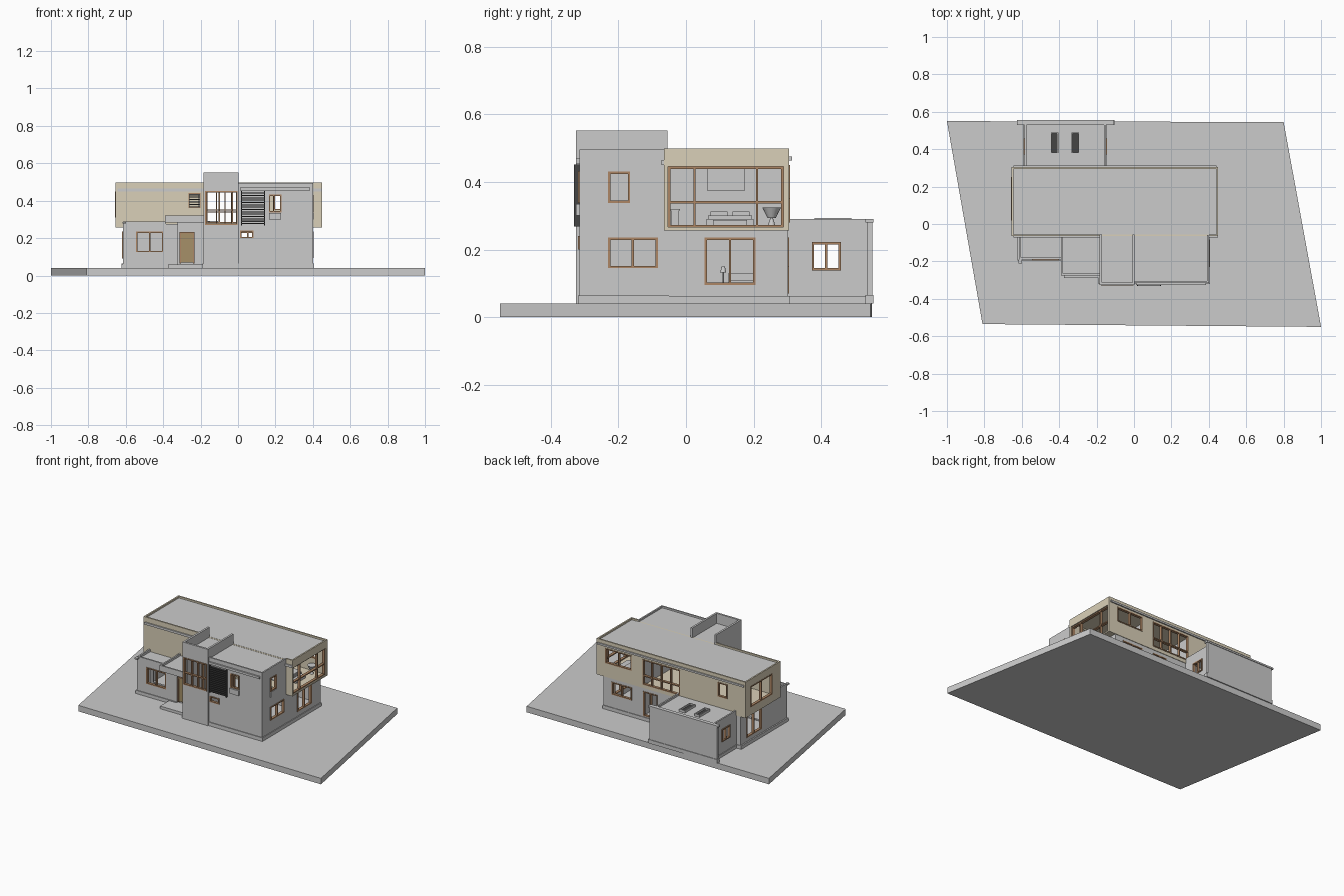
import bpy, bmesh, math
from mathutils import Matrix, Vector


def mat(name, rgb):
    m = bpy.data.materials.new(name)
    m.diffuse_color = (*rgb, 1)
    return m


BEIGE = mat("beige_plaster", (0.70, 0.63, 0.48))
WOOD = mat("window_wood", (0.42, 0.24, 0.13))
DOOR = mat("door_wood", (0.38, 0.28, 0.14))
DARK = mat("dark_metal", (0.06, 0.06, 0.06))


def boxes(name, blocks, m=None):
    """One object made of boxes given as x0, x1, y0, y1, z0, z1."""
    bm = bmesh.new()
    for x0, x1, y0, y1, z0, z1 in blocks:
        t = Matrix.Translation(((x0 + x1) / 2, (y0 + y1) / 2, (z0 + z1) / 2))
        s = Matrix.Diagonal((x1 - x0, y1 - y0, z1 - z0, 1))
        bmesh.ops.create_cube(bm, size=1, matrix=t @ s)
    me = bpy.data.meshes.new(name)
    bm.to_mesh(me)
    bm.free()
    ob = bpy.data.objects.new(name, me)
    bpy.context.collection.objects.link(ob)
    if m:
        me.materials.append(m)
    return ob


def shell(name, outer, cuts, m=None):
    """A solid box with rooms and openings cut out of it."""
    ob = boxes(name, [outer], m)
    cutters = []
    for c in cuts:
        k = boxes("cutter", [c])
        k.hide_render = True
        mod = ob.modifiers.new("cut", 'BOOLEAN')
        mod.operation, mod.solver, mod.object = 'DIFFERENCE', 'EXACT', k
        cutters.append(k)
    dg = bpy.context.evaluated_depsgraph_get()
    me = bpy.data.meshes.new_from_object(ob.evaluated_get(dg))
    ob.modifiers.clear()
    ob.data = me
    for k in cutters:
        bpy.data.objects.remove(k)
    return ob


def window(name, axis, pos, a0, a1, z0, z1, uprights=(), rails=()):
    """Wooden frame in the wall plane axis = pos; returns the hole to cut."""
    w, d = 0.007, 0.009
    bars = [(a0, a0 + w, z0, z1), (a1 - w, a1, z0, z1),
            (a0, a1, z0, z0 + w), (a0, a1, z1 - w, z1)]
    bars += [(a - w / 2, a + w / 2, z0, z1) for a in uprights]
    bars += [(a0, a1, z - w / 2, z + w / 2) for z in rails]
    if axis == 'x':
        boxes(name, [(pos - d, pos + d, a, b, c, e) for a, b, c, e in bars], WOOD)
        return (pos - .03, pos + .03, a0, a1, z0, z1)
    boxes(name, [(a, b, pos - d, pos + d, c, e) for a, b, c, e in bars], WOOD)
    return (a0, a1, pos - .03, pos + .03, z0, z1)


def rim(name, x0, x1, y0, y1, z0, z1, sides="lrfb", t=.01, m=None):
    """Roof parapet on the chosen sides: left, right, front, back."""
    opts = {'l': (x0, x0 + t, y0, y1, z0, z1), 'r': (x1 - t, x1, y0, y1, z0, z1),
            'f': (x0, x1, y0, y0 + t, z0, z1), 'b': (x0, x1, y1 - t, y1, z0, z1)}
    return boxes(name, [opts[s] for s in sides], m)


# Plot: skewed slab
bm = bmesh.new()
plan = [(-1, .55), (-.81, -.535), (1, -.55), (.8, .545)]
f = bm.faces.new([bm.verts.new((x, y, 0)) for x, y in plan])
top = bmesh.ops.extrude_face_region(bm, geom=[f])
bmesh.ops.translate(bm, vec=(0, 0, .04), verts=[v for v in top["geom"] if isinstance(v, bmesh.types.BMVert)])
bmesh.ops.recalc_face_normals(bm, faces=bm.faces)
me = bpy.data.meshes.new("plot_slab")
bm.to_mesh(me)
bm.free()
bpy.context.collection.objects.link(bpy.data.objects.new("plot_slab", me))

# Plinth under all wings
boxes("plinth", [(-.624, .405, -.06, .306, .04, .063), (-.624, -.32, -.195, -.06, .04, .062),
                 (-.19, .405, -.32, -.05, .04, .064), (-.59, -.145, .3, .535, .04, .061),
                 (-.62, -.105, .53, .555, .04, .065)])

# Ground floor
shell("ground_floor", (-.615, .4, -.06, .302, .04, .262), [
    (-.602, .386, -.046, .288, .065, .248),
    window("garden_door", 'x', .395, .055, .205, .095, .235, [.13]),
    window("left_door", 'x', -.61, .08, .24, .09, .235, [.16]),
    window("back_window", 'y', .296, .19, .34, .15, .235, [.265]),
    window("back_door", 'y', .296, .0, .105, .07, .235, [.052]),
    (-.59, -.34, -.08, -.04, .07, .24), (.02, .37, -.08, -.04, .07, .24)])

# Low left wing with front window
shell("left_wing", (-.615, -.32, -.19, -.055, .04, .275), [
    (-.602, -.333, -.177, -.04, .065, .262),
    window("left_wing_window", 'y', -.185, -.545, -.4, .125, .235, [-.472])])
rim("left_wing_parapet", -.615, -.385, -.19, -.06, .275, .29, "lf")
boxes("roof_spout", [(-.618, -.6, -.212, -.19, .277, .287)])

# Entrance: wall, door, canopy, step
boxes("entrance_wall", [(-.325, -.18, -.18, -.165, .04, .285)])
boxes("entrance_door", [(-.305, -.24, -.19, -.178, .07, .225)], DOOR)
boxes("door_frame", [(-.312, -.305, -.193, -.178, .065, .232), (-.24, -.233, -.193, -.178, .065, .232),
                     (-.305, -.24, -.193, -.178, .225, .232)], WOOD)
boxes("entrance_canopy", [(-.39, -.183, -.275, -.06, .283, .308)])
rim("canopy_parapet", -.39, -.183, -.275, -.06, .308, .322, "lf")
boxes("entrance_step", [(-.375, -.185, -.29, -.17, .04, .058)])

# Stair tower with tall glazing
shell("stair_tower", (-.185, .004, -.325, -.055, .04, .485), [
    (-.172, -.009, -.312, -.03, .065, .468),
    window("tower_glazing", 'y', -.32, -.176, -.002, .27, .452, [-.115, -.07, -.035], [.35])])
rim("tower_parapet", -.185, .004, -.325, -.055, .485, .552, "lrf", .013)

# Front right wing, two storeys
shell("front_wing", (.0, .4, -.315, -.055, .04, .485), [
    (.012, .387, -.302, -.03, .065, .47),
    window("front_upper_window", 'y', -.31, .165, .232, .338, .432, [.19]),
    window("front_small_window", 'y', -.31, .012, .082, .2, .24),
    window("side_upper_window", 'x', .395, -.23, -.165, .338, .43),
    window("side_lower_window", 'x', .395, -.23, -.083, .145, .235, [-.157])])
boxes("front_wing_floor", [(.01, .39, -.305, -.055, .25, .264)])
rim("front_wing_parapet", .004, .4, -.315, -.06, .485, .496, "fr")
boxes("sill_boxes", [(.165, .23, -.325, -.315, .3, .335), (.4, .404, -.23, -.165, .3, .335)])
boxes("front_gutter", [(.01, .385, -.325, -.315, .455, .47)])
slats = [(.018, .142, -.33, -.316, .275 + i * .0125, .281 + i * .0125) for i in range(14)]
boxes("louvre_screen", slats + [(.016, .021, -.331, -.315, .268, .452), (.139, .144, -.331, -.315, .268, .452)], DARK)

# Upper storey: cantilevered beige box
shell("upper_storey", (-.655, .45, -.065, .305, .257, .486), [
    (-.64, .436, -.05, .29, .268, .47),
    (.42, .5, -.053, .288, .266, .445),
    (-.17, -.01, -.1, -.03, .275, .46), (.015, .38, -.1, -.03, .275, .46),
    window("back_left_window", 'y', .299, .19, .385, .35, .45, [.287]),
    window("back_glazing", 'y', .299, -.17, .107, .28, .45, [-.1, -.03, .04], [.34]),
    window("back_small_window", 'y', .299, -.52, -.45, .35, .446),
    window("left_upper_window", 'x', -.648, .02, .25, .31, .45, [.135]),
    window("front_slit_window", 'y', -.06, -.265, -.2, .36, .44)], BEIGE)
window("bedroom_glazing", 'x', .434, -.053, .288, .266, .445, [.025, .21], [.34])
boxes("main_roof", [(-.645, .44, -.055, .295, .482, .487)])
rim("main_parapet", -.655, .45, -.065, .305, .486, .498, "lrb", m=BEIGE)
boxes("front_parapet", [(-.655, -.185, -.065, -.055, .486, .498), (.4, .45, -.065, -.055, .486, .498)], BEIGE)
boxes("eave_strips", [(-.645, -.185, -.073, -.065, .45, .465), (.4, .45, -.073, -.065, .45, .465),
                      (-.645, .44, .305, .313, .463, .475)])
boxes("slit_louvre", [(-.262, -.203, -.072, -.065, .364 + i * .013, .37 + i * .013) for i in range(6)], DARK)

# Rear annex with skylights and long garden wall
shell("rear_annex", (-.585, -.15, .296, .538, .04, .277), [
    (-.573, -.162, .304, .53, .065, .265),
    window("annex_right_window", 'x', -.154, .372, .458, .138, .222, [.415]),
    window("annex_left_window", 'x', -.581, .372, .458, .138, .222, [.415]),
    (-.44, -.41, .385, .485, .25, .3), (-.33, -.298, .385, .485, .25, .3)])
rim("annex_parapet", -.585, -.15, .302, .538, .277, .29, "lr")
boxes("garden_wall", [(-.615, -.115, .535, .551, .04, .287), (-.625, -.108, .53, .555, .28, .291)])
for x0, x1 in ((-.445, -.405), (-.335, -.293)):
    rim("skylight_kerb", x0, x1, .38, .49, .27, .293, t=.006)
boxes("skylight_glass", [(-.44, -.41, .385, .485, .278, .282), (-.33, -.298, .385, .485, .278, .282)], DARK)

# Partitions inside
boxes("partitions", [(.11, .12, -.05, .29, .264, .475), (-.21, -.2, -.05, .29, .264, .475),
                     (.11, .12, -.046, .288, .063, .25), (-.21, -.2, -.046, .288, .063, .25)])

# Bedroom and living room furniture
boxes("bed", [(.14, .33, .06, .2, .268, .29), (.14, .325, .065, .195, .29, .3),
              (.15, .18, .072, .122, .3, .313), (.15, .18, .138, .188, .3, .313), (.34, .375, .08, .18, .268, .288)])
boxes("wall_picture", [(.12, .126, .062, .175, .374, .438)])
boxes("desk", [(.2, .32, -.048, -.018, .315, .32), (.2, .205, -.045, -.02, .268, .315),
               (.315, .32, -.045, -.02, .268, .315)])
boxes("sofa", [(.2, .27, .125, .205, .065, .11), (.2, .215, .125, .205, .11, .13)])


def cyl(name, x, y, z, r1, r2, h):
    bpy.ops.mesh.primitive_cone_add(vertices=16, radius1=r1, radius2=r2, depth=h, location=(x, y, z + h / 2))
    bpy.context.object.name = name
    bpy.ops.object.shade_smooth_by_angle()


cyl("lamp_stem", .3, .11, .063, .002, .002, .07)
cyl("lamp_shade", .3, .11, .132, .009, .005, .018)
cyl("chair_leg", .37, .253, .268, .012, .004, .025)
cyl("chair_bowl", .37, .253, .293, .012, .028, .032)
